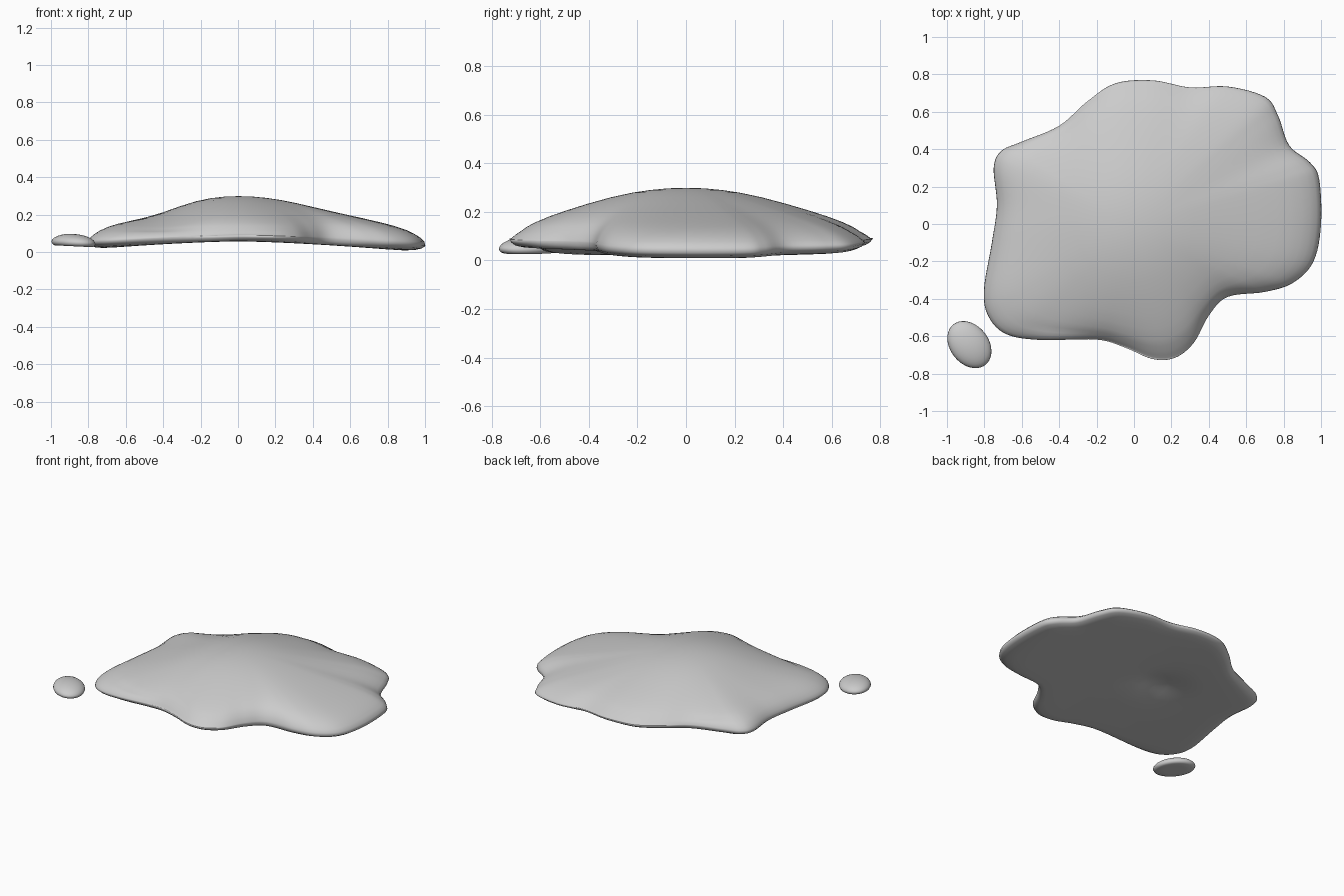
import bpy, bmesh
from math import sin, cos, pi, exp
from mathutils import Vector

if "Cube" in bpy.data.objects:
    bpy.data.objects.remove(bpy.data.objects["Cube"])

# Puddle outline, counter-clockwise
OUTLINE = [(1, 0), (.99, .24), (.94, .33), (.83, .42), (.77, .58), (.7, .68),
           (.5, .735), (.3, .73), (.1, .768), (-.1, .752), (-.25, .655), (-.4, .525),
           (-.6, .44), (-.71, .39), (-.75, .3), (-.733, .1), (-.76, -.1), (-.803, -.36),
           (-.775, -.5), (-.68, -.59), (-.5, -.62), (-.2, -.618), (-.05, -.66),
           (.1, -.722), (.22, -.715), (.32, -.635), (.4, -.49), (.5, -.39),
           (.7, -.363), (.85, -.315), (.96, -.2)]


def smooth_loop(pts, n=6):
    """Closed Catmull-Rom curve through the points."""
    p = [Vector(q) for q in pts]
    out = []
    for i in range(len(p)):
        a, b, c, d = (p[(i + k) % len(p)] for k in (-1, 0, 1, 2))
        for j in range(n):
            t = j / n
            out.append(.5 * (2 * b + (c - a) * t + (2 * a - 5 * b + 4 * c - d) * t * t
                             + (3 * b - a - 3 * c + d) * t ** 3))
    return out


def loft(name, loop, stations, place, centre=(0, 0)):
    """Skin shrinking rings of the loop from bottom pole to top pole."""
    bm = bmesh.new()

    def vert(p, st):
        x, y, z = place(p, st)
        return bm.verts.new((x + centre[0], y + centre[1], z))

    low = vert(Vector((1e-6, 0)), (0, *stations[0][1:]))
    rings = [[vert(p, st) for p in loop] for st in stations[1:-1]]
    high = vert(Vector((1e-6, 0)), (0, *stations[-1][1:]))
    n = len(loop)
    for i in range(n):
        j = (i + 1) % n
        bm.faces.new((low, rings[0][j], rings[0][i]))
        bm.faces.new((high, rings[-1][i], rings[-1][j]))
        for a, b in zip(rings, rings[1:]):
            bm.faces.new((a[i], a[j], b[j], b[i]))
    for f in bm.faces:
        f.smooth = True
    me = bpy.data.meshes.new(name)
    bm.to_mesh(me)
    bm.free()
    ob = bpy.data.objects.new(name, me)
    bpy.context.collection.objects.link(ob)
    return ob


# Main puddle: (ring size, height, share of height that follows the arched underside)
def place_puddle(p, st):
    s, z, follow = st
    r = p.length
    k = s ** 3
    q = p / r * s * (.74 * (1 - k) + r * k)
    under = .057 - .06 * abs(q.x) ** 1.5
    dimple = .04 * exp(-((q.x + .12) ** 2 + (q.y - .08) ** 2) / .02)
    dip = .025 * exp(-((q.x + .45) / .2) ** 2) * (1 - s ** 8)
    height = z + follow * under
    height += dimple if follow == 1 and s < .9 else 0
    height -= dip if follow == 0 else 0
    return q.x, q.y, height


puddle = [(0, 0, 1), (.1, 0, 1), (.2, 0, 1), (.3, 0, 1), (.45, 0, 1), (.6, 0, 1),
          (.75, 0, 1), (.87, 0, 1), (.93, .002, 1), (.965, .008, 1), (.988, .02, 1),
          (1, .035, 1), (.997, .056, .6), (.985, .077, .3), (.965, .098, .15),
          (.94, .118, 0), (.9, .139, 0), (.85, .158, 0), (.77, .182, 0), (.67, .207, 0),
          (.55, .234, 0), (.42, .26, 0), (.3, .279, 0), (.2, .29, 0), (.1, .297, 0),
          (0, .299, 0)]
loft("puddle", smooth_loop(OUTLINE), puddle, place_puddle)


# Separate droplet: flattened bead with a tilted oval outline
def place_drop(p, st):
    return p.x * st[0], p.y * st[0], st[1] - .05 * p.x * st[0]


tilt = -.9
oval = []
for i in range(40):
    a = 2 * pi * i / 40
    u, v = .138 * cos(a), .103 * sin(a)
    oval.append(Vector((u * cos(tilt) - v * sin(tilt), u * sin(tilt) + v * cos(tilt))))
drop = [(0, .031), (.5, .031), (.85, .031), (.95, .037)]
drop += [(cos(a * pi / 16), .048 + .049 * sin(a * pi / 16)) for a in range(9)]
loft("droplet", oval, drop, place_drop, (-.88, -.645))
